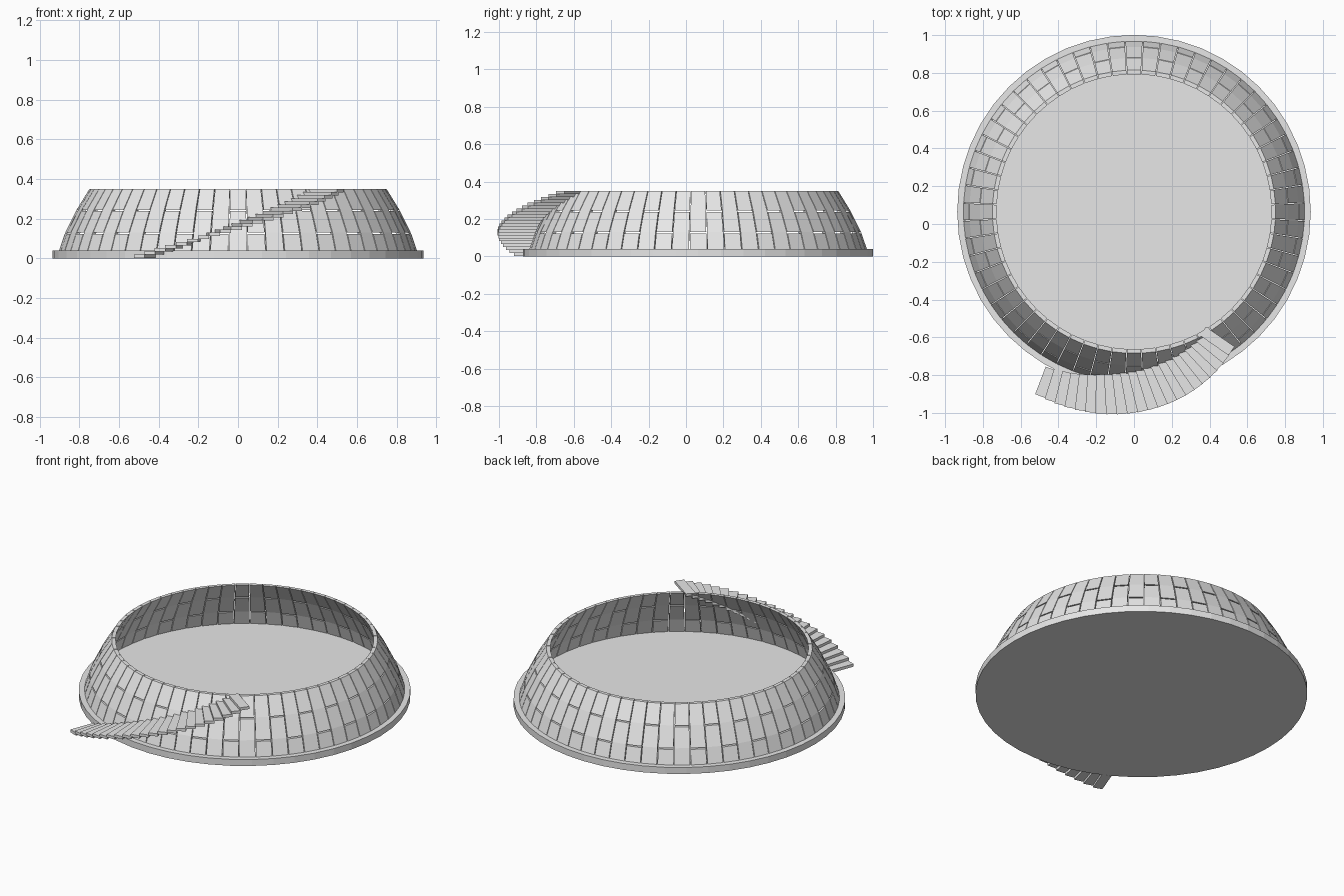
import bpy
import bmesh
from math import sin, cos, pi, radians
from mathutils import Vector

if "Cube" in bpy.data.objects:
    bpy.data.objects.remove(bpy.data.objects["Cube"])

CENTRE = Vector((0, 0.065, 0))
COLUMNS = 60
STEPS = 22
PROFILE = [(0.905, 0.035), (0.872, 0.13), (0.815, 0.245), (0.75, 0.35)]
THICK = 0.022

stone = bpy.data.materials.new("light grey stone")
stone.use_nodes = True
stone.diffuse_color = (0.8, 0.8, 0.8, 1)
stone.node_tree.nodes["Principled BSDF"].inputs["Base Color"].default_value = (0.8, 0.8, 0.8, 1)


def polar(r, a, z):
    return CENTRE + Vector((r * cos(a), r * sin(a), z))


def finish(bm, name):
    bmesh.ops.recalc_face_normals(bm, faces=bm.faces)
    mesh = bpy.data.meshes.new(name)
    bm.to_mesh(mesh)
    bm.free()
    mesh.materials.append(stone)
    obj = bpy.data.objects.new(name, mesh)
    bpy.context.collection.objects.link(obj)
    return obj


def loft(bm, rings):
    """Skin matching closed rings of points and cap both ends."""
    loops = [[bm.verts.new(p) for p in ring] for ring in rings]
    for lower, upper in zip(loops, loops[1:]):
        n = len(lower)
        for i in range(n):
            j = (i + 1) % n
            bm.faces.new((lower[i], lower[j], upper[j], upper[i]))
    bm.faces.new(loops[0][::-1])
    bm.faces.new(loops[-1])


# Round base slab
bm = bmesh.new()
loft(bm, [[polar(0.936, 2 * pi * i / 48 + pi / 2, z) for i in range(48)] for z in (0, 0.04)])
finish(bm, "base_slab")


# Leaning wall blocks, one short and one long per column, alternating
def block(bm, angle, profile):
    half = 0.95 * pi / COLUMNS
    rings = []
    for k, (r, z) in enumerate(profile):
        # leave a narrow joint above each block
        if k == len(profile) - 1 and z < 0.3:
            r, z = r + 0.003, z - 0.007
        rings.append([polar(r, angle - half, z), polar(r, angle + half, z),
                      polar(r - THICK, angle + half, z), polar(r - THICK, angle - half, z)])
    loft(bm, rings)


bm = bmesh.new()
for i in range(COLUMNS):
    angle = 2 * pi * i / COLUMNS
    split = 1 + i % 2
    block(bm, angle, PROFILE[:split + 1])
    block(bm, angle, PROFILE[split:])
finish(bm, "wall_blocks")

# Curved stair climbing the outside of the wall
bm = bmesh.new()
for i in range(STEPS):
    t = i / (STEPS - 1)
    top = 0.02 + 0.33 * t
    inner = polar(0.94 - 0.21 * t, radians(-118 + 58 * t), 0)
    outer = polar(1.095 - 0.195 * t ** 2.2, radians(-117 + 62 * t), 0)
    along = (outer - inner).normalized()
    side = Vector((-along.y, along.x, 0)) * 0.028
    ring = [inner - side, outer - side, outer + side, inner + side]
    loft(bm, [[p + Vector((0, 0, z)) for p in ring] for z in (top - 0.017, top)])
finish(bm, "stair_steps")
